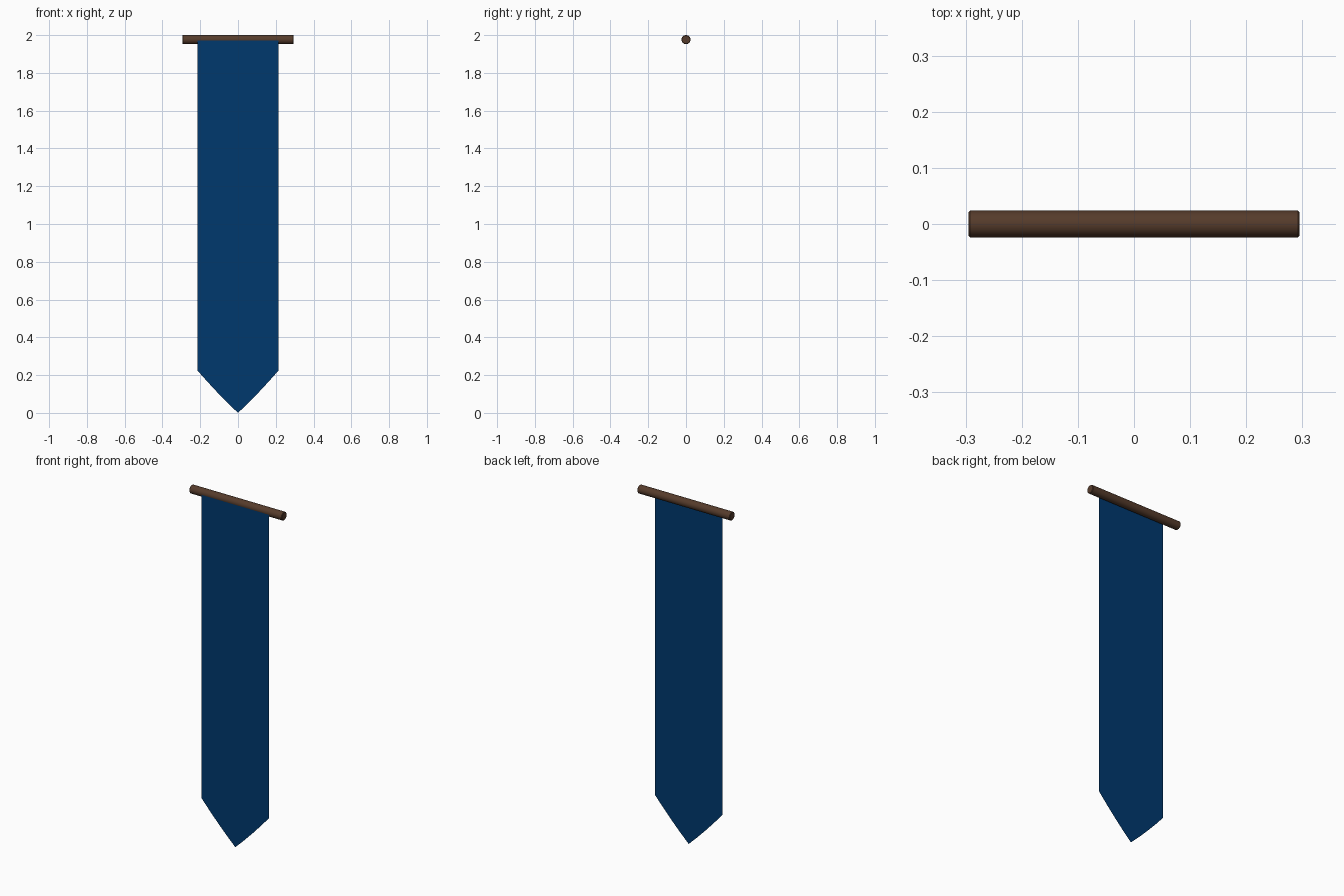
import bpy, bmesh, math

if "Cube" in bpy.data.objects:
    bpy.data.objects.remove(bpy.data.objects["Cube"])


def material(name, rgb):
    m = bpy.data.materials.new(name)
    m.diffuse_color = (*rgb, 1)
    m.use_nodes = True
    m.node_tree.nodes["Principled BSDF"].inputs["Base Color"].default_value = m.diffuse_color
    return m


cloth_blue = material("cloth blue", (0.0, 0.040, 0.155))
wood_brown = material("dark wood", (0.092, 0.044, 0.024))

# Rod: horizontal cylinder with slightly softened ends
R, HALF = 0.024, 0.295
bpy.ops.mesh.primitive_cylinder_add(vertices=24, radius=R, depth=2 * HALF,
                                    location=(0, 0, 2 - R),
                                    rotation=(0, math.pi / 2, 0))
rod = bpy.context.object
rod.name = "hanging_rod"
rod.data.materials.append(wood_brown)
bevel = rod.modifiers.new("soft ends", 'BEVEL')
bevel.width = 0.003
bevel.segments = 1
bevel.limit_method = 'ANGLE'
bevel.angle_limit = math.radians(40)
bpy.ops.object.shade_smooth_by_angle(angle=math.radians(35))

# Cloth: single flat sheet against the front of the rod,
# with a pointed, faintly bowed lower edge
W, SIDE_Z, TOP_Z, STEPS = 0.215, 0.225, 1.972, 4
Y = -R - 0.0005
bm = bmesh.new()
right = []
for i in range(STEPS + 1):
    t = i / STEPS
    right.append((W * t, SIDE_Z * t - 0.024 * t * (1 - t)))
xs = [(-x, z) for x, z in reversed(right[1:])] + right
top = [bm.verts.new((x, Y, TOP_Z)) for x, z in xs]
low = [bm.verts.new((x, Y, z)) for x, z in xs]
for i in range(len(xs) - 1):
    bm.faces.new((low[i], low[i + 1], top[i + 1], top[i]))
mesh = bpy.data.meshes.new("banner_cloth")
bm.to_mesh(mesh)
bm.free()
mesh.materials.append(cloth_blue)
cloth = bpy.data.objects.new("banner_cloth", mesh)
bpy.context.collection.objects.link(cloth)
